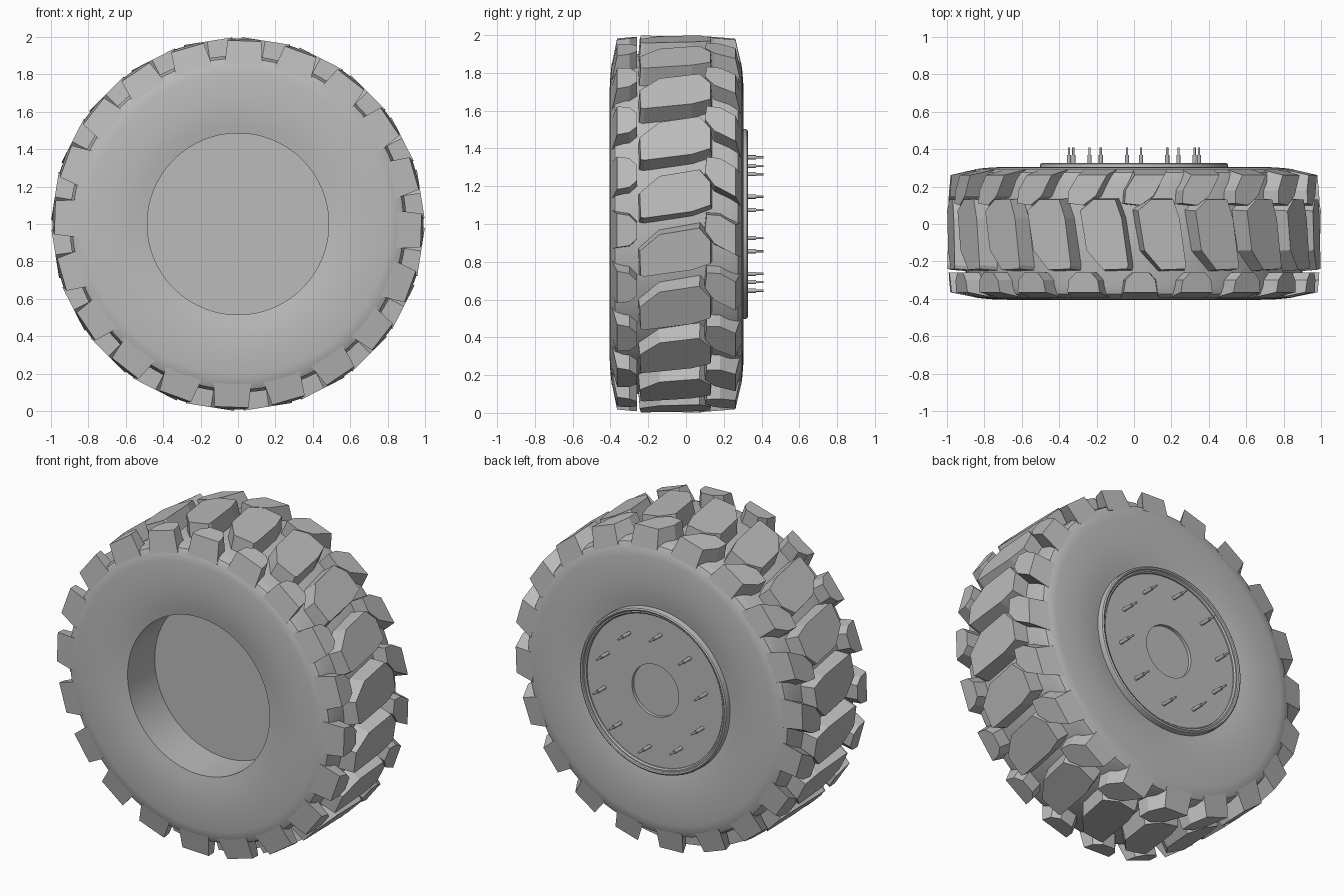
import bpy, bmesh, math
from mathutils import Vector

cube = bpy.data.objects.get("Cube")
if cube:
    bpy.data.objects.remove(cube, do_unlink=True)

grey = bpy.data.materials.new("grey")
grey.use_nodes = True
grey.diffuse_color = (0.5, 0.5, 0.5, 1)
grey.node_tree.nodes["Principled BSDF"].inputs["Base Color"].default_value = (0.5, 0.5, 0.5, 1)

LUGS = 20
MID = -0.05          # y of the tyre's middle plane


def polar(r, t, y, a):
    """Point r out and t sideways in a frame turned by a around the axle."""
    return Vector((r * math.cos(a) - t * math.sin(a), y,
                   1 + r * math.sin(a) + t * math.cos(a)))


def finish(bm, name, smooth=None):
    bmesh.ops.recalc_face_normals(bm, faces=bm.faces[:])
    mesh = bpy.data.meshes.new(name)
    bm.to_mesh(mesh)
    bm.free()
    mesh.materials.append(grey)
    ob = bpy.data.objects.new(name, mesh)
    bpy.context.collection.objects.link(ob)
    if smooth:
        bpy.ops.object.select_all(action='DESELECT')
        ob.select_set(True)
        bpy.context.view_layer.objects.active = ob
        bpy.ops.object.shade_smooth_by_angle(angle=math.radians(smooth))
    return ob


def lathe(name, profile, steps=96, closed=False):
    """Turn (radius, y) points around the axle; radius 0 makes a cap."""
    bm = bmesh.new()
    rings = []
    for r, y in profile:
        n = 1 if r == 0 else steps
        rings.append([bm.verts.new(polar(r, 0, y, math.tau * i / steps)) for i in range(n)])
    pairs = list(zip(rings, rings[1:])) + ([(rings[-1], rings[0])] if closed else [])
    for a, b in pairs:
        for i in range(steps):
            j = (i + 1) % steps
            quad = [a[i % len(a)], a[j % len(a)], b[j % len(b)], b[i % len(b)]]
            bm.faces.new(list(dict.fromkeys(quad)))
    return finish(bm, name, 35)


def lug_ring(name, outline, phase, top, base=0.85, outer=0.0):
    """Ring of tapered blocks. outline: (y, t); top: y -> radius.
    outer: shift of the base's outer edge so it meets the sidewall."""
    bm = bmesh.new()
    cy = sum(p[0] for p in outline) / len(outline)
    edge = max(abs(p[0] - MID) for p in outline)
    for k in range(LUGS):
        a = math.radians(phase + 360 / LUGS * k)
        upper, lower = [], []
        for y, t in outline:
            upper.append(bm.verts.new(polar(top(y), t, y, a)))
            if outer and abs(y - MID) > edge - 0.005:
                by = y + outer
            else:
                by = cy + (y - cy) * 1.06
            lower.append(bm.verts.new(polar(base, t * 1.13, by, a)))
        bm.faces.new(upper)
        bm.faces.new(lower)
        n = len(outline)
        for i in range(n):
            j = (i + 1) % n
            bm.faces.new((upper[i], upper[j], lower[j], lower[i]))
    return finish(bm, name)


# Tyre body: rounded sidewalls, tread floor and the bore
side = [(0.485, 0.335), (0.54, 0.345), (0.61, 0.353), (0.68, 0.355), (0.75, 0.353),
        (0.81, 0.348), (0.85, 0.343), (0.885, 0.325), (0.90, 0.28)]
lathe("tyre_body", [(r, MID - h) for r, h in side]
      + [(r, MID + h) for r, h in reversed(side)], 120, closed=True)

# Tread blocks: slanted centre row and two shoulder rows
lug_ring("centre_tread",
         [(-0.24, -0.12), (-0.245, 0.01), (-0.14, 0.10), (0.07, 0.135),
          (0.13, 0.065), (0.13, -0.055), (0.03, -0.09), (-0.22, -0.125)],
         9, lambda y: 0.99)
lug_ring("front_shoulder_tread",
         [(-0.365, -0.09), (-0.365, 0.09), (-0.30, 0.08), (-0.26, 0.04),
          (-0.26, -0.045), (-0.30, -0.08)],
         16, lambda y: 0.99 + (y + 0.26) * 0.1, outer=-0.026)
lug_ring("back_shoulder_tread",
         [(0.262, -0.13), (0.262, 0.03), (0.18, 0.08), (0.11, 0.085),
          (0.10, 0.0), (0.15, -0.07)],
         16, lambda y: 0.99 - (y - 0.12) * 0.07, outer=0.028)

# Wheel disc: deep plate on the front, shallow hub recess on the back
lathe("wheel_disc", [(0, -0.12), (0.486, -0.12), (0.486, 0.30), (0.16, 0.30),
                     (0.16, 0.28), (0, 0.28)])

# Raised rim bead on the back
lathe("rim_ring", [(0.465, 0.28), (0.465, 0.308), (0.472, 0.316), (0.48, 0.316),
                   (0.484, 0.324), (0.492, 0.327), (0.50, 0.322), (0.503, 0.312),
                   (0.503, 0.28)], closed=True)

# Wheel studs: a thick nut with a thin threaded end
bm = bmesh.new()
for k in range(10):
    a = math.radians(24 + 36 * k)
    rings = []
    for r, y in [(0.011, 0.29), (0.011, 0.37), (0.006, 0.37), (0.006, 0.41)]:
        rings.append([bm.verts.new(polar(0.355 + r * math.cos(math.tau * i / 12),
                                         r * math.sin(math.tau * i / 12), y, a))
                      for i in range(12)])
    for lo, hi in zip(rings, rings[1:]):
        for i in range(12):
            j = (i + 1) % 12
            bm.faces.new((lo[i], lo[j], hi[j], hi[i]))
    bm.faces.new(rings[0])
    bm.faces.new(rings[-1])
finish(bm, "wheel_studs", 35)
